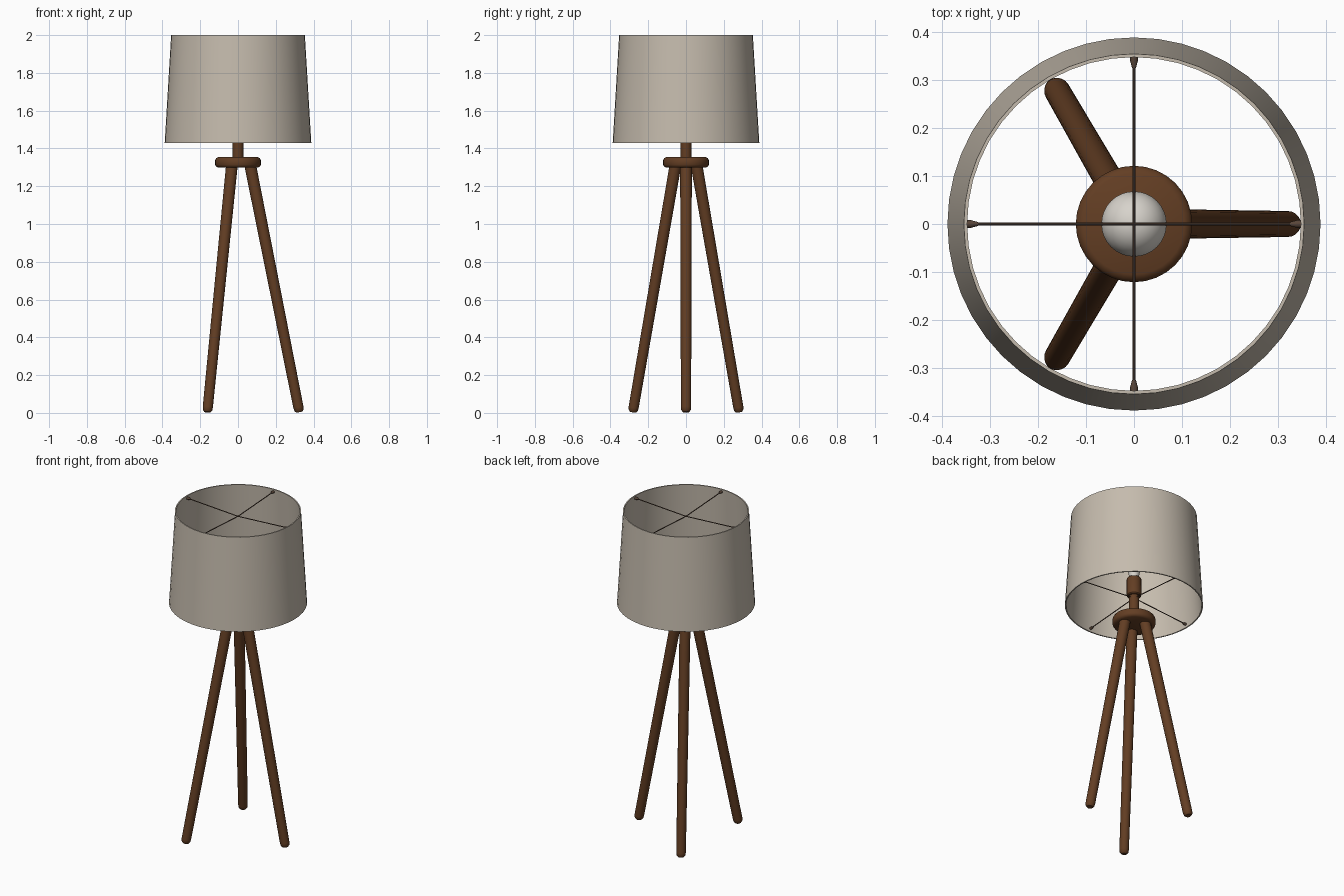
import bpy, bmesh, math
from mathutils import Vector

cube = bpy.data.objects.get("Cube")
if cube:
    bpy.data.objects.remove(cube, do_unlink=True)


def material(name, rgb):
    m = bpy.data.materials.new(name)
    m.use_nodes = True
    m.diffuse_color = (*rgb, 1)
    bsdf = next(n for n in m.node_tree.nodes if n.type == 'BSDF_PRINCIPLED')
    bsdf.inputs["Base Color"].default_value = (*rgb, 1)
    bsdf.inputs["Roughness"].default_value = 0.7
    return m


linen = material("linen", (0.56, 0.50, 0.42))
wood = material("brown wood", (0.125, 0.048, 0.017))
metal = material("dark bronze", (0.10, 0.06, 0.04))
glass = material("bulb white", (0.68, 0.65, 0.60))


def lathe(name, profile, mat, sides=32, closed=False):
    """Spin a radius/height profile around z; open profiles get end caps."""
    bm = bmesh.new()
    rings = []
    for r, z in profile:
        rings.append([bm.verts.new((r * math.cos(a), r * math.sin(a), z))
                      for a in (math.tau * i / sides for i in range(sides))])
    pairs = list(zip(rings, rings[1:]))
    if closed:
        pairs.append((rings[-1], rings[0]))
    else:
        bm.faces.new(rings[0])
        bm.faces.new(rings[-1])
    for low, high in pairs:
        for i in range(sides):
            j = (i + 1) % sides
            bm.faces.new((low[i], low[j], high[j], high[i]))
    bmesh.ops.recalc_face_normals(bm, faces=bm.faces)
    mesh = bpy.data.meshes.new(name)
    bm.to_mesh(mesh)
    bm.free()
    mesh.materials.append(mat)
    ob = bpy.data.objects.new(name, mesh)
    bpy.context.collection.objects.link(ob)
    bpy.ops.object.select_all(action='DESELECT')
    ob.select_set(True)
    bpy.context.view_layer.objects.active = ob
    bpy.ops.object.shade_smooth_by_angle(angle=math.radians(40))
    return ob


def rod(name, start, end, shape, mat, sides):
    """Lathe a rod along start-end; shape holds (radius, distance) pairs."""
    start, axis = Vector(start), Vector(end) - Vector(start)
    ob = lathe(name, [(r, d * axis.length) for r, d in shape], mat, sides)
    ob.location = start
    ob.rotation_mode = 'QUATERNION'
    ob.rotation_quaternion = axis.to_track_quat('Z', 'Y')
    return ob


def polar(r, angle, z):
    return (r * math.cos(angle), r * math.sin(angle), z)


# Tapered drum shade with a thin wall
lathe("shade", [(0.388, 1.43), (0.354, 2.0), (0.347, 2.0), (0.381, 1.43)],
      linen, 48, closed=True)

# Three splayed legs with rounded feet
for i in range(3):
    a = math.tau * i / 3
    rod(f"leg_{i + 1}", polar(0.325, a, 0.004), polar(0.063, a, 1.32),
        [(0.016, 0), (0.025, 0.008), (0.027, 0.02), (0.031, 1)], wood, 20)

# Rounded hub, post and lamp socket
lathe("hub", [(0.105, 1.298), (0.116, 1.304), (0.121, 1.314), (0.121, 1.338),
              (0.116, 1.348), (0.105, 1.354)], wood, 32)
lathe("post", [(0.028, 1.35), (0.028, 1.5)], wood, 24)
lathe("socket", [(0.036, 1.49), (0.041, 1.495), (0.041, 1.6), (0.037, 1.606)],
      wood, 24)

# Bulb: flared neck running into a globe
bulb = [(0.026, 1.6), (0.03, 1.635), (0.043, 1.675), (0.058, 1.706)]
for k in range(10):
    t = math.radians(-20 + 12 * k)
    bulb.append((0.068 * math.cos(t), 1.735 + 0.068 * math.sin(t)))
lathe("bulb", bulb + [(0.003, 1.803)], glass, 32)

# Wire spiders at the top and bottom of the shade, with small end ferrules
for label, reach, rim_z, hub_z in (("upper", 0.349, 1.985, 1.965),
                                   ("lower", 0.382, 1.45, 1.48)):
    for i in range(4):
        a = math.pi / 2 * i
        tip = polar(reach, a, rim_z)
        rod(f"{label}_wire_{i + 1}", (0, 0, hub_z), tip,
            [(0.0028, 0), (0.0028, 1)], metal, 8)
        rod(f"{label}_ferrule_{i + 1}", polar(reach - 0.025, a, rim_z), tip,
            [(0.004, 0), (0.008, 0.6), (0.008, 1)], metal, 10)
